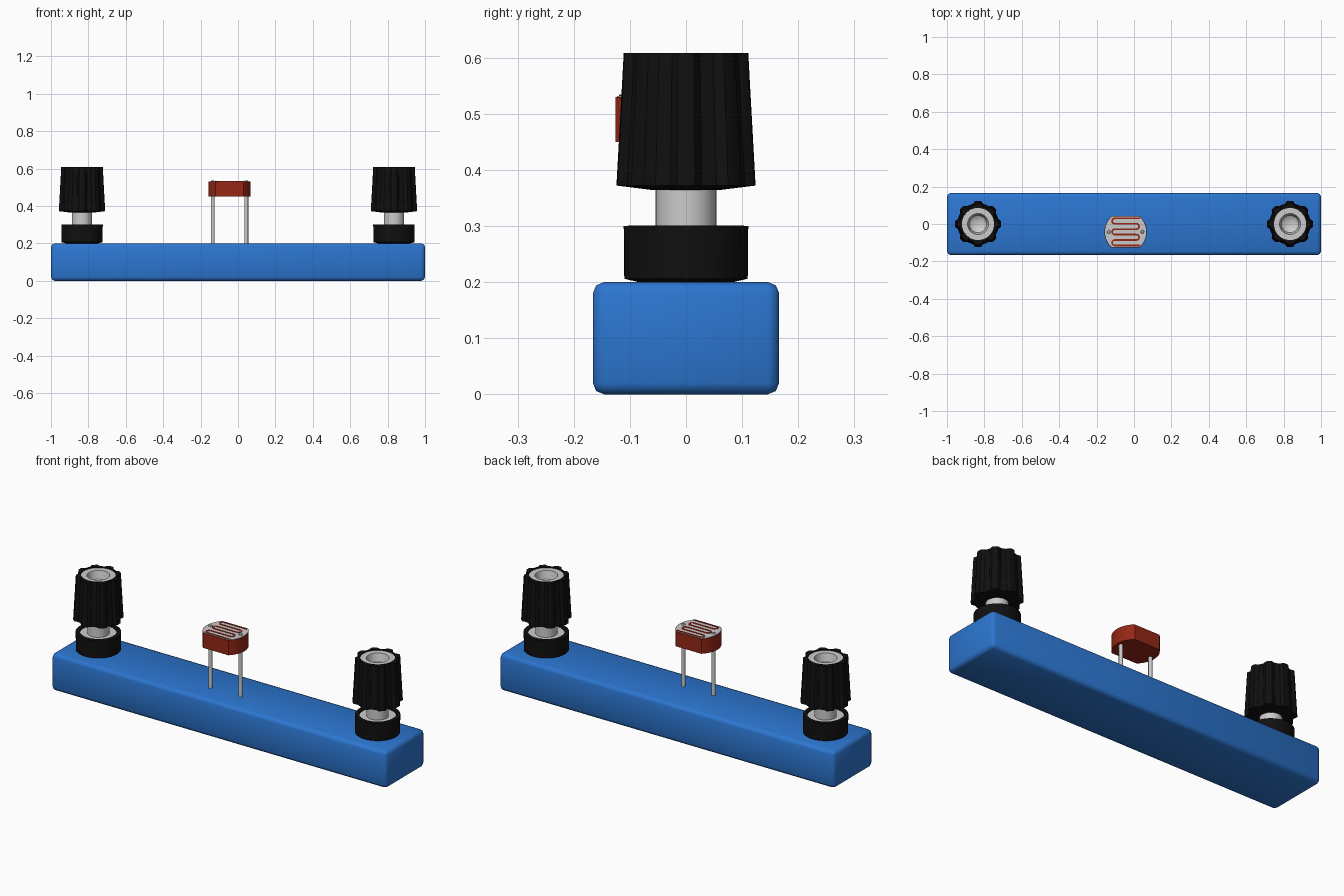
import bpy, bmesh
from math import cos, sin, pi, radians, sqrt, asin

if "Cube" in bpy.data.objects:
    bpy.data.objects.remove(bpy.data.objects["Cube"])


def material(name, rgb):
    m = bpy.data.materials.new(name)
    m.diffuse_color = (*rgb, 1)
    m.use_nodes = True
    m.node_tree.nodes["Principled BSDF"].inputs["Base Color"].default_value = m.diffuse_color
    return m


BLUE = material("blue", (0.025, 0.18, 0.63))
BLACK = material("black", (0.005, 0.005, 0.005))
RED = material("red", (0.30, 0.02, 0.008))


def finish(name, bm, mat=None, angle=35):
    bmesh.ops.recalc_face_normals(bm, faces=bm.faces)
    me = bpy.data.meshes.new(name)
    bm.to_mesh(me)
    bm.free()
    ob = bpy.data.objects.new(name, me)
    bpy.context.collection.objects.link(ob)
    if mat:
        me.materials.append(mat)
    bpy.ops.object.select_all(action='DESELECT')
    ob.select_set(True)
    bpy.context.view_layer.objects.active = ob
    bpy.ops.object.shade_smooth_by_angle(angle=radians(angle))
    return ob


def lathe(name, profile, x, y=0, mat=None, n=48, ribs=0):
    """Revolve (radius, z[, rib depth]) points; r = 0 ends close with a point."""
    bm = bmesh.new()
    rings = []
    for p in profile:
        r, z = p[:2]
        depth = p[2] if len(p) > 2 else 0
        if r == 0:
            rings.append([bm.verts.new((x, y, z))] * n)
            continue
        ring = []
        for i in range(n):
            a = 2 * pi * i / n
            # rounded ribs separated by shallow valleys
            wave = min(1, max(0, 0.5 - 0.9 * cos(ribs * a)))
            rr = r - depth * wave
            ring.append(bm.verts.new((x + rr * cos(a), y + rr * sin(a), z)))
        rings.append(ring)
    pairs = list(zip(rings, rings[1:]))
    if profile[0][0] > 0 and profile[-1][0] > 0:
        pairs.append((rings[-1], rings[0]))
    for lo, hi in pairs:
        for i in range(n):
            j = (i + 1) % n
            bm.faces.new(dict.fromkeys((lo[i], lo[j], hi[j], hi[i])))
    return finish(name, bm, mat)


def trimmed_disc(name, r, half, x, y, z0, z1, mat=None, n=14):
    """Disc with flat front and back sides."""
    bm = bmesh.new()
    a0 = asin(half / r)
    pts = []
    for base in (0, pi):
        for i in range(n + 1):
            a = base - a0 + 2 * a0 * i / n
            pts.append((x + r * cos(a), y + r * sin(a), z0))
    face = bm.faces.new([bm.verts.new(p) for p in pts])
    ext = bmesh.ops.extrude_face_region(bm, geom=[face])
    for v in ext["geom"]:
        if isinstance(v, bmesh.types.BMVert):
            v.co.z = z1
    return finish(name, bm, mat)


# base block with rounded edges
bm = bmesh.new()
bmesh.ops.create_cube(bm, size=1)
for v in bm.verts:
    v.co = (v.co.x * 2, v.co.y * 0.332, v.co.z * 0.2 + 0.1)
bmesh.ops.bevel(bm, geom=bm.edges[:], offset=0.02, segments=2, profile=0.5, affect='EDGES')
finish("base_block", bm, BLUE, 60)

# two binding posts
for side, x in (("left", -0.834), ("right", 0.834)):
    lathe(side + "_collar", [(0, 0.2), (0.085, 0.2), (0.11, 0.206), (0.111, 0.3),
                             (0.091, 0.301), (0.089, 0.285), (0, 0.285)], x, mat=BLACK)
    lathe(side + "_collar_plate", [(0, 0.28), (0.09, 0.28), (0.09, 0.292), (0, 0.292)], x)
    lathe(side + "_shaft", [(0, 0.25), (0.054, 0.25), (0.054, 0.4), (0, 0.4)], x)
    lathe(side + "_knob", [(0, 0.364), (0.06, 0.364), (0.124, 0.372, 0.016), (0.111, 0.608, 0.016),
                           (0.086, 0.608), (0.084, 0.54), (0, 0.54)],
          x, mat=BLACK, n=96, ribs=8)
    # metal socket insert in the knob top
    lathe(side + "_socket", [(0.086, 0.53), (0.086, 0.603), (0.056, 0.603), (0.046, 0.56),
                             (0.03, 0.548), (0, 0.545)], x)

# light sensor: body, face plate, legs
SX, SY = -0.045, -0.042
trimmed_disc("sensor_body", 0.113, 0.084, SX, SY, 0.45, 0.53, RED)
trimmed_disc("sensor_face", 0.110, 0.081, SX, SY, 0.525, 0.532)
for side, s in (("left", -1), ("right", 1)):
    lathe(side + "_leg", [(0, 0.19), (0.01, 0.19), (0.01, 0.534), (0.006, 0.537), (0, 0.537)],
          SX + s * 0.09, SY, n=16)

# serpentine track on the sensor face
rows, pitch = 6, 0.029
pts = []
for k in range(rows):
    ry = (rows - 1) / 2 * pitch - k * pitch
    half = 0.078 if k in (0, rows - 1) else 0.066
    s = 1 if k % 2 == 0 else -1
    ends = [(s * half, ry), (-s * 0.058, ry)]
    if k == rows - 1:
        ends[0] = (s * 0.058, ry)
        ends[1] = (-s * half, ry)
    elif k:
        ends[0] = (s * 0.058, ry)
    pts += ends
    # round turn to the next row
    if k < rows - 1:
        for i in range(1, 6):
            a = pi * i / 6
            pts.append((-s * (0.058 + pitch / 2 * sin(a)), ry - pitch / 2 * (1 - cos(a))))

bm = bmesh.new()
W, prev = 0.0045, None
for i, (px, py) in enumerate(pts):
    ax, ay = pts[max(i - 1, 0)]
    bx, by = pts[min(i + 1, len(pts) - 1)]
    d = sqrt((bx - ax) ** 2 + (by - ay) ** 2)
    nx, ny = -(by - ay) / d * W, (bx - ax) / d * W
    cur = [bm.verts.new((SX + px + q * nx, SY + py + q * ny, z))
           for q, z in ((-1, 0.53), (-1, 0.534), (1, 0.534), (1, 0.53))]
    if prev:
        for j in range(4):
            bm.faces.new((prev[j], prev[(j + 1) % 4], cur[(j + 1) % 4], cur[j]))
    else:
        bm.faces.new(cur)
    prev = cur
bm.faces.new(prev)
finish("sensor_track", bm, RED)
